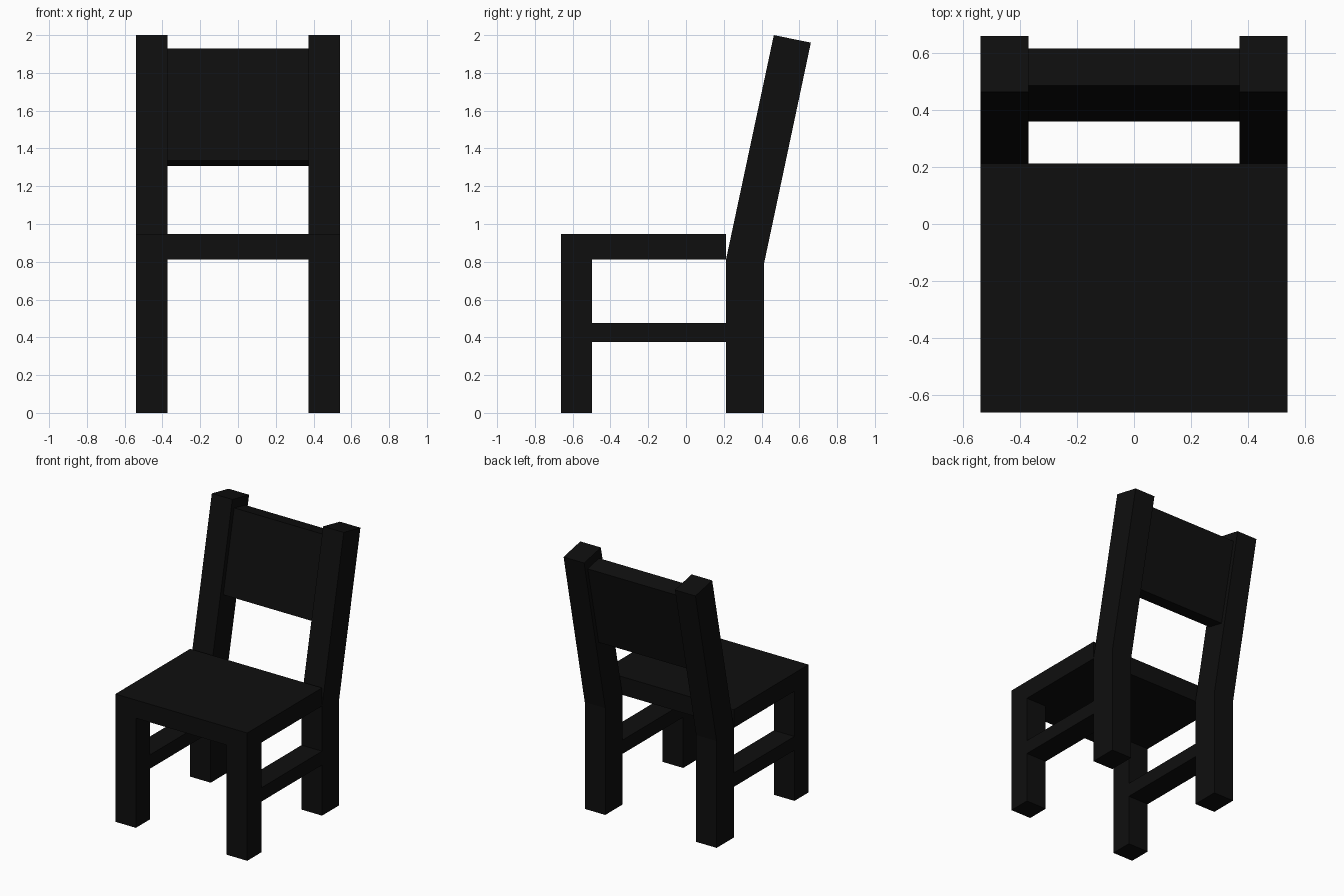
import bpy
import bmesh

cube = bpy.data.objects.get("Cube")
if cube:
    bpy.data.objects.remove(cube, do_unlink=True)

black = bpy.data.materials.new("black_paint")
black.use_nodes = True
color = (0.0045, 0.0045, 0.0045, 1)
black.diffuse_color = color
black.node_tree.nodes["Principled BSDF"].inputs["Base Color"].default_value = color


def extrude_side(name, profile, x0, x1):
    """Sweep a (y, z) side profile from x0 to x1."""
    bm = bmesh.new()
    face = bm.faces.new([bm.verts.new((x0, y, z)) for y, z in profile])
    swept = bmesh.ops.extrude_face_region(bm, geom=[face])["geom"]
    verts = [v for v in swept if isinstance(v, bmesh.types.BMVert)]
    bmesh.ops.translate(bm, verts=verts, vec=(x1 - x0, 0, 0))
    bmesh.ops.recalc_face_normals(bm, faces=bm.faces)
    mesh = bpy.data.meshes.new(name)
    bm.to_mesh(mesh)
    bm.free()
    mesh.materials.append(black)
    obj = bpy.data.objects.new(name, mesh)
    bpy.context.collection.objects.link(obj)
    return obj


def rect(y0, y1, z0, z1):
    return [(y0, z0), (y1, z0), (y1, z1), (y0, z1)]


INNER, OUTER = 0.372, 0.54
FRONT, LEG_BACK, REAR = -0.663, -0.498, 0.212

# Seat board
extrude_side("seat", rect(FRONT, REAR, 0.812, 0.946), -OUTER, OUTER)

# Legs and side rails, one set per side
back_profile = [(REAR, 0), (0.413, 0), (0.413, 0.79),
                (0.661, 1.96), (0.465, 2.0), (REAR, 0.812)]
for side, s in (("left", 1), ("right", -1)):
    a, b = s * INNER, s * OUTER
    extrude_side(side + "_front_leg", rect(FRONT, LEG_BACK, 0, 0.812), a, b)
    extrude_side(side + "_back_leg", back_profile, a, b)
    extrude_side(side + "_side_rail", rect(LEG_BACK, REAR, 0.375, 0.477), a, b)

# Tilted back panel between the posts
panel = [(0.36, 1.335), (0.49, 1.307), (0.618, 1.9), (0.487, 1.929)]
extrude_side("back_panel", panel, -INNER, INNER)
